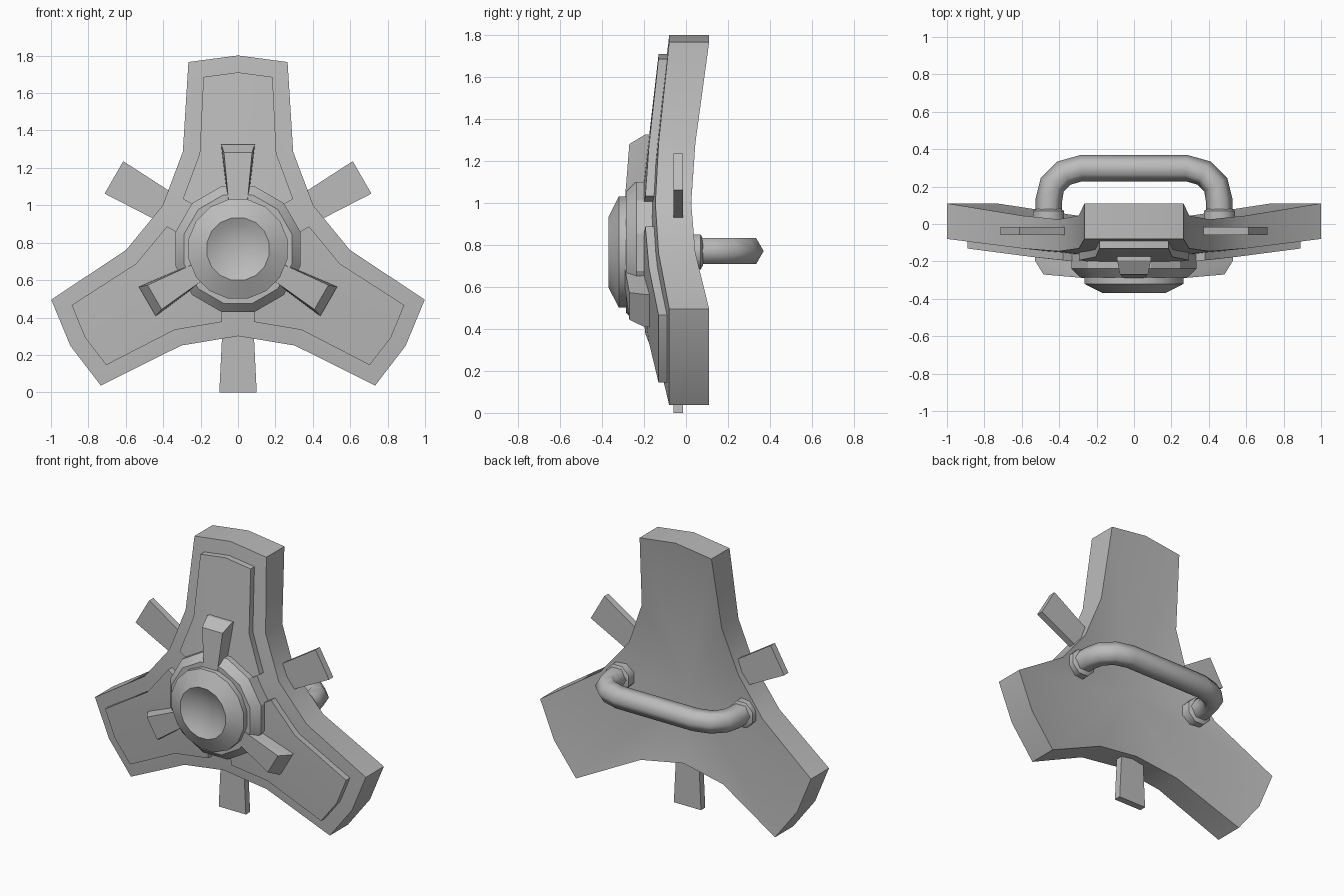
import bpy, bmesh, math

if "Cube" in bpy.data.objects:
    bpy.data.objects.remove(bpy.data.objects["Cube"])

HUB_Z = 0.766
ARMS = {"top": 90, "left": -30, "right": 210}
GAPS = {"left": 30, "right": 150, "bottom": 270}

grey = bpy.data.materials.new("grey metal")
grey.use_nodes = True
COLOUR = (0.5, 0.5, 0.5, 1)
grey.diffuse_color = COLOUR
grey.node_tree.nodes["Principled BSDF"].inputs["Base Color"].default_value = COLOUR


def place(u, r, y, degrees=90):
    """Point r out along a spoke, u sideways and y in depth."""
    a = math.radians(degrees)
    return (r * math.cos(a) + u * math.sin(a), y, HUB_Z + r * math.sin(a) - u * math.cos(a))


def finish(name, bm, smooth=29):
    bmesh.ops.recalc_face_normals(bm, faces=bm.faces[:])
    mesh = bpy.data.meshes.new(name)
    bm.to_mesh(mesh)
    bm.free()
    obj = bpy.data.objects.new(name, mesh)
    bpy.context.collection.objects.link(obj)
    mesh.materials.append(grey)
    bpy.ops.object.select_all(action="DESELECT")
    obj.select_set(True)
    bpy.context.view_layer.objects.active = obj
    bpy.ops.object.shade_smooth_by_angle(angle=math.radians(smooth))
    return obj


def hull(name, points):
    bm = bmesh.new()
    for p in points:
        bm.verts.new(p)
    bmesh.ops.convex_hull(bm, input=bm.verts[:])
    bmesh.ops.dissolve_limit(bm, angle_limit=0.01, verts=bm.verts[:], edges=bm.edges[:])
    return finish(name, bm)


def dished_slab(name, outline, middle, front, back, degrees=90):
    """Slab whose front and back depths depend on distance from the hub."""
    bm = bmesh.new()
    rings, centres = [], []
    for depth in (front, back):
        def vert(p):
            return bm.verts.new(place(p[0], p[1], depth(math.hypot(*p)), degrees))
        rings.append([vert(p) for p in outline])
        centres.append(vert(middle))
    n = len(outline)
    for i in range(n):
        j = (i + 1) % n
        for ring, centre in zip(rings, centres):
            bm.faces.new((centre, ring[i], ring[j]))
        bm.faces.new((rings[0][i], rings[0][j], rings[1][j], rings[1][i]))
    return finish(name, bm)


def loft(name, rings, smooth=29):
    """Skin a row of equal point rings and cap both ends."""
    bm = bmesh.new()
    rows = [[bm.verts.new(p) for p in ring] for ring in rings]
    n = len(rows[0])
    for a, b in zip(rows, rows[1:]):
        for i in range(n):
            j = (i + 1) % n
            bm.faces.new((a[i], a[j], b[j], b[i]))
    bm.faces.new(rows[0])
    bm.faces.new(rows[-1])
    return finish(name, bm, smooth)


def turned(name, profile, sides, x=0, smooth=29):
    """Round part about a depth axis through the hub height."""
    rings = []
    for r, y in profile:
        ring = []
        for i in range(sides):
            a = math.tau * (i + 0.5) / sides
            ring.append((x + r * math.cos(a), y, HUB_Z + r * math.sin(a)))
        rings.append(ring)
    return loft(name, rings, smooth)


def body_front(r):
    return -0.2 + 0.116 * r


def body_back(r):
    return -0.045 + 0.15 * r


def panel_front(r):
    return body_front(r) - 0.04


# Three-armed dished body
outline = []
for degrees in (90, -30, -150):
    for u, r in ((-0.295, 0.52), (-0.265, 1.0), (0, 1.035), (0.265, 1.0), (0.295, 0.52), (0.403, 0.233)):
        x, _, z = place(u, r, 0, degrees)
        outline.append((x, z - HUB_Z))
dished_slab("body", outline, (0, 0), body_front, body_back)

# Raised panel and tapered claw on every arm
half = [(0.185, 0.92), (0.205, 0.51), (0.295, 0.268), (0.131, 0.174)]
panel = [(0, 0.945)] + half + [(-u, r) for u, r in reversed(half)]
claw = [(0.05, 0.2, -0.15), (0.045, 0.2, -0.295), (0.09, 0.56, -0.12),
        (0.09, 0.56, -0.195), (0.075, 0.515, -0.27)]
for side, degrees in ARMS.items():
    dished_slab(side + "_panel", panel, (0, 0.15), panel_front,
                lambda r: body_front(r) + 0.02, degrees)
    hull(side + "_claw", [place(s * u, r, y, degrees) for u, r, y in claw for s in (-1, 1)])

# Flat tabs in the gaps between arms
for side, degrees in GAPS.items():
    hull(side + "_tab", [place(s * u, r, y, degrees) for u, r in ((0.08, 0.36), (0.1, 0.766))
                         for y in (-0.06, -0.015) for s in (-1, 1)])

# Hub collar and domed cap with a concave dish
turned("hub_collar", [(0.347, -0.13), (0.347, -0.237), (0.3, -0.285), (0.2, -0.285)], 12)
turned("hub_cap", [(0.27, -0.2), (0.27, -0.32), (0.17, -0.37), (0.13, -0.35),
                   (0.08, -0.335), (0.03, -0.328)], 16)

# Rear handle: hexagonal tube along a bent path
half_path = [(0.46, 0.0), (0.455, 0.13), (0.437, 0.21), (0.375, 0.272), (0.28, 0.299)]
path = [(-x, y) for x, y in half_path] + half_path[::-1]
rings = []
for i, (x, y) in enumerate(path):
    before, after = path[max(i - 1, 0)], path[min(i + 1, len(path) - 1)]
    dx, dy = after[0] - before[0], after[1] - before[1]
    length = math.hypot(dx, dy)
    ring = []
    for k in range(6):
        a = math.tau * k / 6
        out, up = 0.071 * math.cos(a), 0.071 * math.sin(a)
        ring.append((x - dy / length * out, y + dx / length * out, HUB_Z + 0.005 + up))
    rings.append(ring)
loft("handle", rings, 70)

# Collars where the handle meets the body
for side, x in (("left", 0.457), ("right", -0.457)):
    turned(side + "_handle_collar", [(0.09, 0.0), (0.09, 0.07), (0.07, 0.08)], 8, x, 50)
